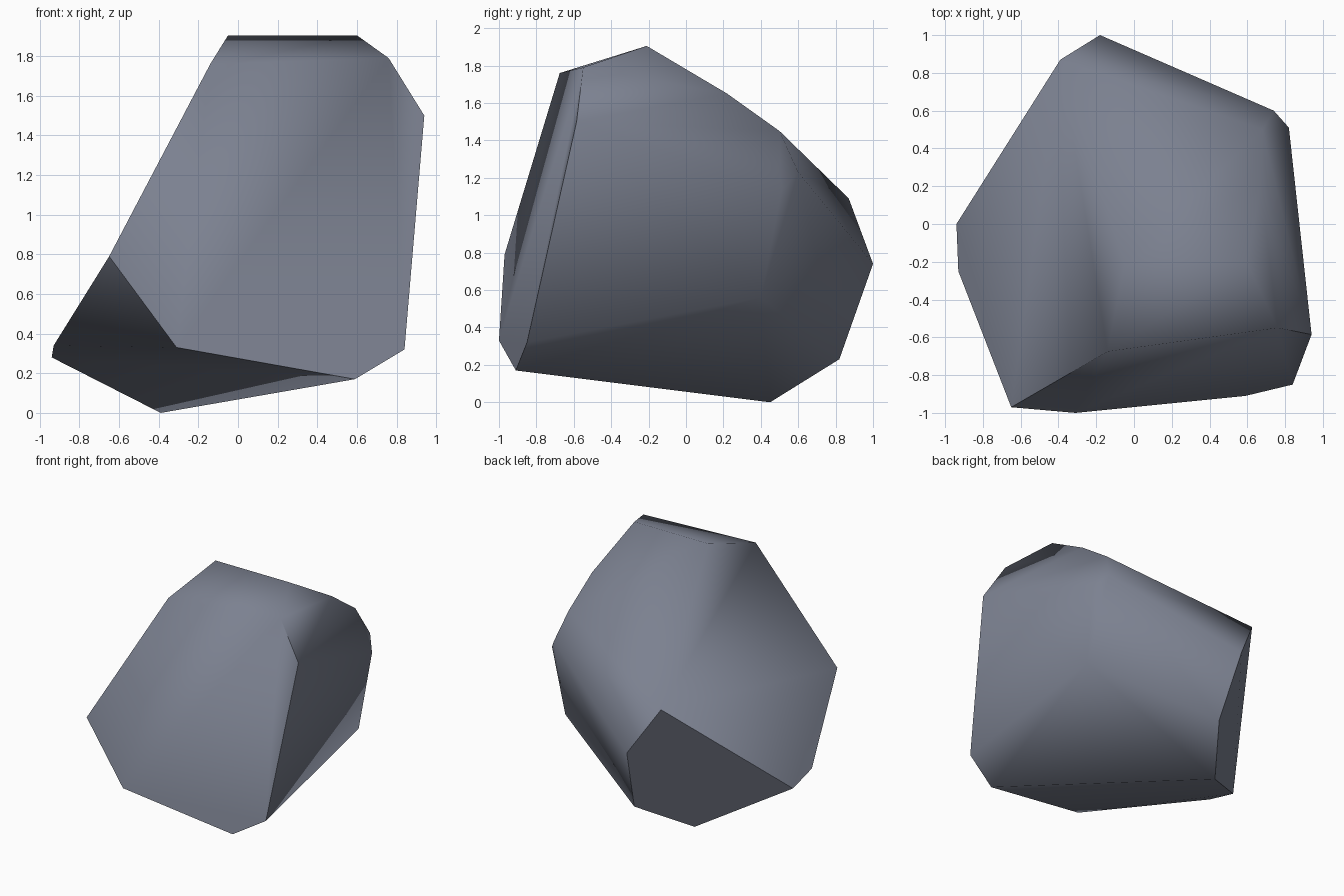
import bpy, bmesh

if "Cube" in bpy.data.objects:
    bpy.data.objects.remove(bpy.data.objects["Cube"])

# Corner points of the chipped boulder, grouped by side
corners = dict(
    # front rim
    A=(-.65, -.97, .79), B=(-.31, -1, .33), C=(.59, -.91, .17), D=(.84, -.85, .32),
    E=(.94, -.585, 1.5), F=(.76, -.55, 1.79), G=(-.14, -.675, 1.76),
    # crown, running down to the back
    H=(-.05, -.21, 1.905), I=(.6, -.21, 1.905), Q=(.67, .22, 1.65), R=(.68, .5, 1.45),
    # right
    O=(.74, .6, 1.23), P=(.82, .51, 1.13), W=(.78, .4, .56),
    # back left chip, left and base
    N=(-.39, .87, 1.09), M=(-.18, 1, .74), V=(-.12, .82, .23),
    J=(-.94, 0, .28), K=(-.93, -.25, .34), L=(-.39, .45, 0))

# Facets: front, crown, right, back, underside, left
facets = ("ABCDEFG GFIH HIQ HQRN NROM ROP FEQI EPRQ EDWP MOPWV "
          "WDC WCL WLV NMVLJ KBCLJ AKB AKJN GHNA").split()
# Hard breaks: front rim, back left chip, left edge
hard_breaks = ["GABCDEF", "NMVLJN", "AKJ"]

bm = bmesh.new()
vert = {name: bm.verts.new(p) for name, p in corners.items()}
for facet in facets:
    bm.faces.new([vert[c] for c in facet]).smooth = True
bmesh.ops.recalc_face_normals(bm, faces=bm.faces)
for line in hard_breaks:
    for a, b in zip(line, line[1:]):
        bm.edges.get((vert[a], vert[b])).smooth = False
mesh = bpy.data.meshes.new("boulder")
bm.to_mesh(mesh)
bm.free()
boulder = bpy.data.objects.new("boulder", mesh)
bpy.context.collection.objects.link(boulder)

# Slate grey stone
stone = bpy.data.materials.new("slate grey stone")
stone.diffuse_color = (.2, .22, .28, 1)
stone.use_nodes = True
stone.node_tree.nodes["Principled BSDF"].inputs["Base Color"].default_value = stone.diffuse_color
mesh.materials.append(stone)
